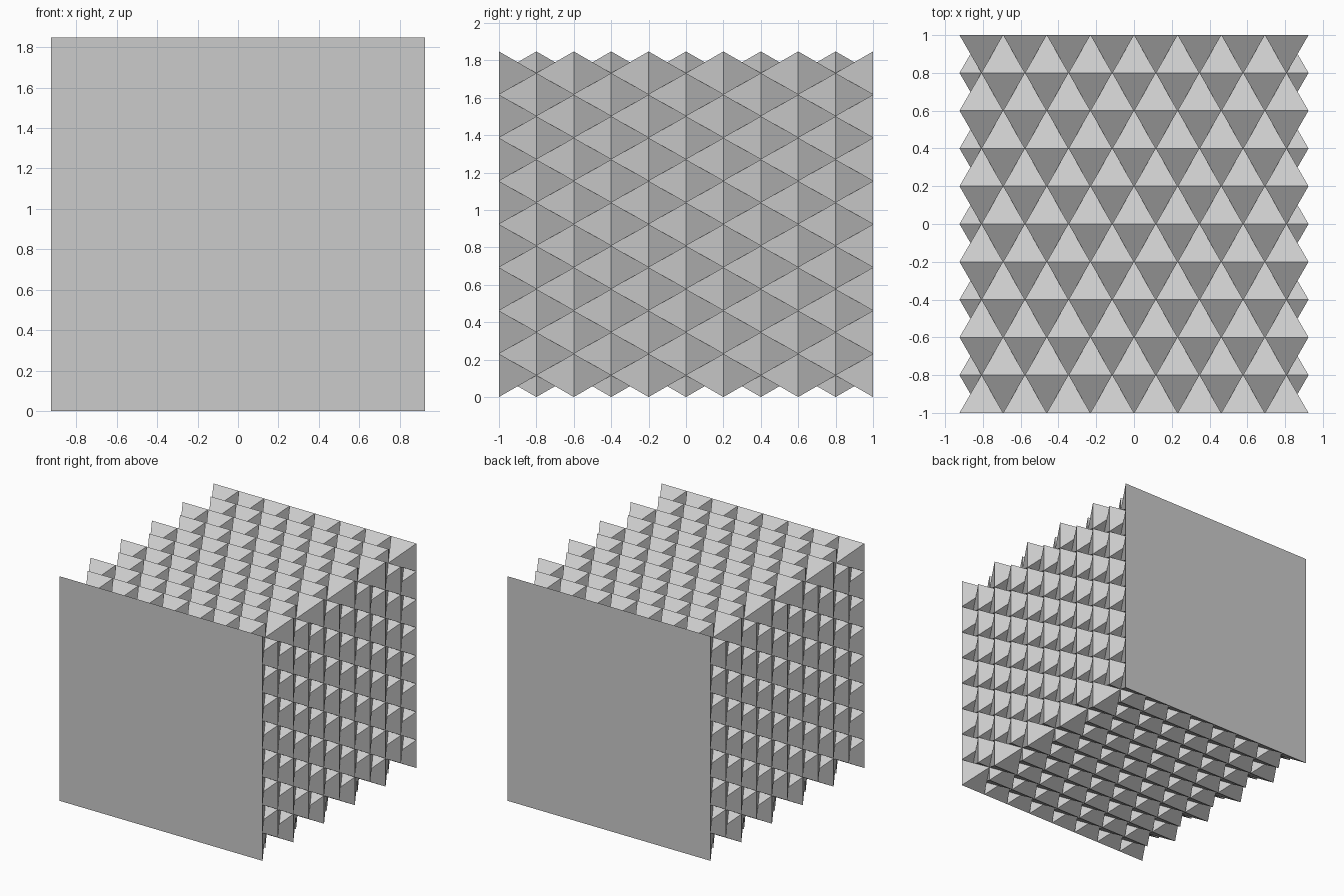
import bpy, bmesh

if "Cube" in bpy.data.objects:
    bpy.data.objects.remove(bpy.data.objects["Cube"])

N = 8                      # cells across the square section
H = 0.2                    # spacing of the square layers along y
A = 2 * H / 3 ** 0.5       # cell size, so each face is as tall as its base is wide
HALF = N * A / 2

grey = bpy.data.materials.new("plain grey")
grey.diffuse_color = (0.6, 0.6, 0.6, 1)
grey.use_nodes = True
grey.node_tree.nodes["Principled BSDF"].inputs["Base Color"].default_value = grey.diffuse_color


def spike(bm, x, y, z):
    """Square-based double pyramid pointing along y, cut flat at the ends."""
    r = A / 2
    base = [bm.verts.new((x + sx * r, y, z + sz * r))
            for sx, sz in ((-1, -1), (1, -1), (1, 1), (-1, 1))]
    for side in (-1, 1):
        if abs(y + side * H) > 1.001:
            bm.faces.new(base)          # end cap
            continue
        tip = bm.verts.new((x, y + side * H, z))
        for i in range(4):
            bm.faces.new((base[i], base[(i + 1) % 4], tip))


def lattice(name, layers, nx, nz):
    """Grid of nx by nz spikes, centred, on each of the given layers."""
    bm = bmesh.new()
    for k in layers:
        for i in range(nx):
            for j in range(nz):
                spike(bm, (i - (nx - 1) / 2) * A, -1 + k * H,
                      HALF + (j - (nz - 1) / 2) * A)
    bmesh.ops.recalc_face_normals(bm, faces=bm.faces)
    mesh = bpy.data.meshes.new(name)
    bm.to_mesh(mesh)
    bm.free()
    mesh.materials.append(grey)
    bpy.context.collection.objects.link(bpy.data.objects.new(name, mesh))


# Full layers, including the two flat ends
lattice("full_layers", range(0, 11, 2), N, N)
# In-between layers, shifted half a cell sideways and half a cell upwards
lattice("sideways_shifted_layers", range(1, 11, 2), N - 1, N)
lattice("upwards_shifted_layers", range(1, 11, 2), N, N - 1)
